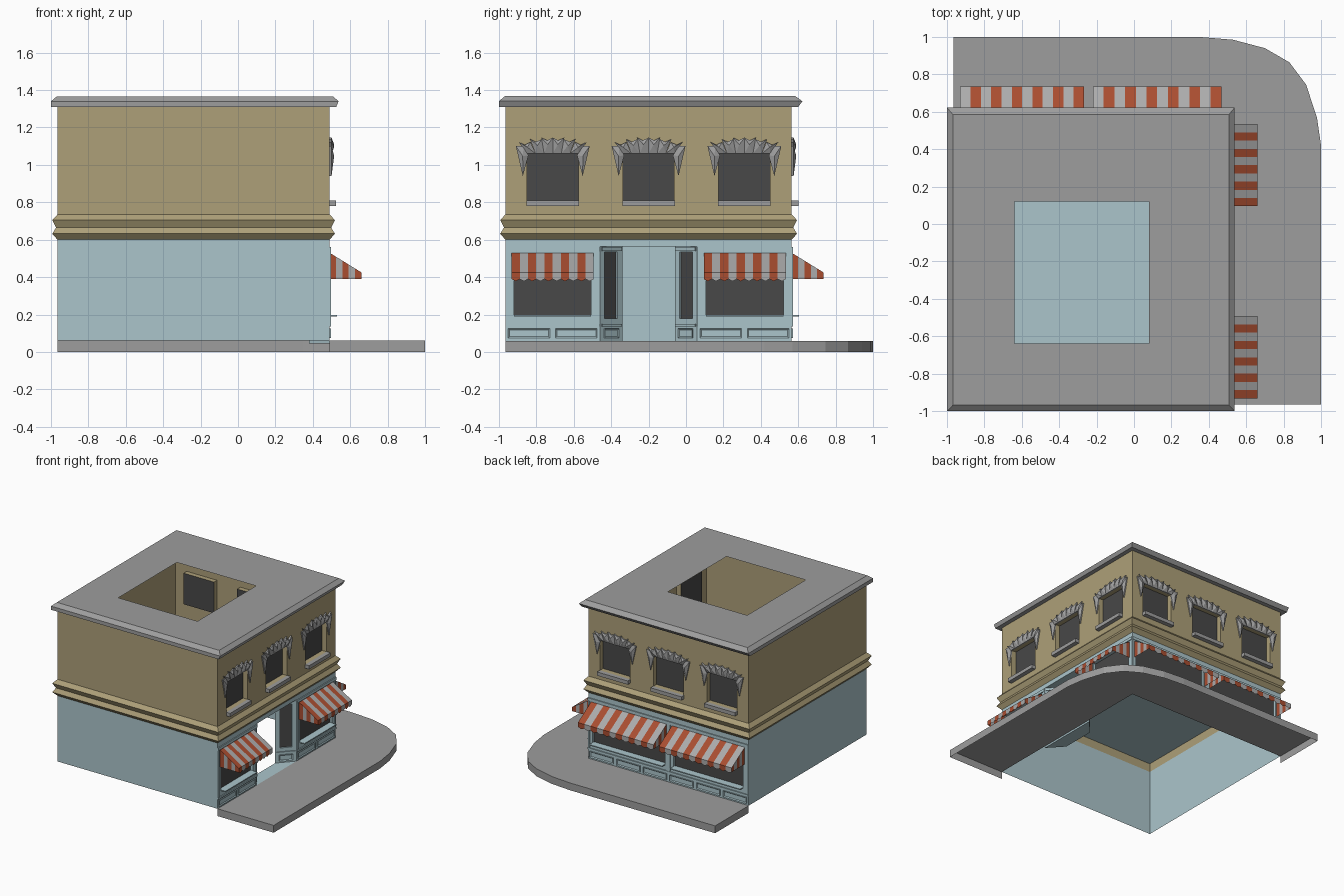
import bpy, bmesh, math
from mathutils import Matrix, Vector

cube = bpy.data.objects.get("Cube")
if cube:
    bpy.data.objects.remove(cube, do_unlink=True)


def material(name, *rgb):
    m = bpy.data.materials.new(name)
    m.use_nodes = True
    m.diffuse_color = (*rgb, 1)
    m.node_tree.nodes["Principled BSDF"].inputs["Base Color"].default_value = (*rgb, 1)
    return m


TAN = material("tan_plaster", .42, .35, .19)
BLUE = material("pale_blue_paint", .41, .56, .60)
GREY = material("grey_stone", .34, .34, .34)
DARK = material("dark_glass", .065, .065, .065)
RED = material("awning_red", .40, .075, .03)
PALE = material("awning_grey", .41, .41, .41)


def build(name, quads, frame=Matrix()):
    """Join a list of (points, material) faces into one object."""
    bm, mats = bmesh.new(), []
    for pts, mat in quads:
        if mat not in mats:
            mats.append(mat)
        f = bm.faces.new([bm.verts.new(p) for p in pts])
        f.material_index = mats.index(mat)
    bmesh.ops.remove_doubles(bm, verts=bm.verts, dist=1e-5)
    bm.transform(frame)
    mesh = bpy.data.meshes.new(name)
    bm.to_mesh(mesh)
    bm.free()
    for m in mats:
        mesh.materials.append(m)
    obj = bpy.data.objects.new(name, mesh)
    bpy.context.collection.objects.link(obj)
    return obj


def box(name, u, z, front, back, mat, frame, inset=0):
    """Block on a wall; inset sinks a panel into its front face."""
    bm = bmesh.new()
    bmesh.ops.create_cube(bm, size=1)
    bm.transform(Matrix.Translation((sum(u) / 2, (back - front) / 2, sum(z) / 2))
                 @ Matrix.Diagonal((u[1] - u[0], front + back, z[1] - z[0], 1)))
    if inset:
        face = [f for f in bm.faces if f.normal.y < -.9]
        bmesh.ops.inset_individual(bm, faces=face, thickness=inset)
        bmesh.ops.translate(bm, verts=face[0].verts, vec=(0, front * .8, 0))
    bm.transform(frame)
    mesh = bpy.data.meshes.new(name)
    bm.to_mesh(mesh)
    bm.free()
    mesh.materials.append(mat)
    bpy.context.collection.objects.link(bpy.data.objects.new(name, mesh))


def rings(name, loops, mat):
    """Skin between rectangles given as (x0, x1, y0, y1, z)."""
    quads = []
    corners = [[(a, c, z), (b, c, z), (b, d, z), (a, d, z)] for a, b, c, d, z in loops]
    for low, high in zip(corners, corners[1:]):
        for i in range(4):
            j = (i + 1) % 4
            quads.append(([low[i], low[j], high[j], high[i]], mat))
    return build(name, quads)


# Main dimensions
X0, X1, Y0, Y1 = -.965, .49, -.965, .565
CURB, SPLIT, TOP, LINTEL = .06, .6, 1.31, .565


def wall(name, u0, u1, z0, z1, openings, frame):
    """Sheet wall with recessed glazing; an opening of depth 0 is left open."""
    us = sorted({u0, u1, *[v for o in openings for v in o[:2]]})
    zs = {z0, z1, *[v for o in openings for v in o[2:4]]}
    zs = sorted(zs | ({SPLIT} if z1 > SPLIT else set()))
    quads = []
    paint = lambda z: BLUE if z < SPLIT else TAN
    for a, b in zip(us, us[1:]):
        for c, d in zip(zs, zs[1:]):
            u, z = (a + b) / 2, (c + d) / 2
            if not any(o[0] < u < o[1] and o[2] < z < o[3] for o in openings):
                quads.append(([(a, 0, c), (b, 0, c), (b, 0, d), (a, 0, d)], paint(z)))
    for a, b, c, d, depth in openings:
        if depth:
            rim = [(a, c), (b, c), (b, d), (a, d)]
            quads.append(([(u, depth, z) for u, z in rim], DARK))
            for (p, q), (r, s) in zip(rim, rim[1:] + rim[:1]):
                quads.append(([(p, 0, q), (r, 0, s), (r, depth, s), (p, depth, q)], paint(c)))
    return build(name, quads, frame)


def hood(name, c, frame):
    """Fan of faceted stones over an upper window."""
    stones = []
    for i in range(6):
        k = i - 2.5
        ui, uo, zo = c + .046 * k, c + .06 * k, 1.147 - .004 * k * k
        stones.append([(ui - .023, 1.06), (ui + .023, 1.06), (uo + .032, zo),
                       (uo, zo - .015), (uo - .032, zo)])
    for s in (-1, 1):
        stones.append([(c + s * .13, 1.05), (c + s * .155, 1.1), (c + s * .197, 1.1),
                       (c + s * .16, .94)])
    quads = []
    for ring in stones:
        mid = Vector((sum(p[0] for p in ring) / len(ring), -.024,
                      sum(p[1] for p in ring) / len(ring)))
        for (a, b), (d, e) in zip(ring, ring[1:] + ring[:1]):
            quads.append(([(a, -.01, b), (d, -.01, e), mid], GREY))
            quads.append(([(a, 0, b), (d, 0, e), (d, -.01, e), (a, -.01, b)], GREY))
    build(name, quads, frame)


def awning(name, u0, u1, count, frame):
    """Striped sloping canopy with scalloped valance and striped cheeks."""
    reach, high, edge, hem = .17, .53, .425, .39
    step, quads = (u1 - u0) / count, []
    for i in range(count):
        a, b = u0 + i * step, u0 + (i + 1) * step
        m, mat = (a + b) / 2, PALE if i % 2 else RED
        quads.append(([(a, -reach, edge), (b, -reach, edge), (b, 0, high), (a, 0, high)], mat))
        quads.append(([(a, -reach, edge), (a, -reach, hem), (m, -reach, hem - .012),
                       (b, -reach, hem), (b, -reach, edge)], mat))
    parts = 5
    slope = lambda t: high + (edge - high) * t
    for u in (u0, u1):
        for i in range(parts):
            s, t = i / parts, (i + 1) / parts
            quads.append(([(u, -reach * s, hem), (u, -reach * t, hem),
                           (u, -reach * t, slope(t)), (u, -reach * s, slope(s))],
                          PALE if i % 2 else RED))
    build(name, quads, frame)


def bay(name, u0, u1, glass, panels, frame):
    """Shopfront trim: base panels, rails, posts and window sill."""
    box(name + "_base_rail", (u0, u1), (.135, .15), .008, 0, BLUE, frame)
    box(name + "_top_rail", (u0, u1), (.537, .56), .008, 0, BLUE, frame)
    for u in (u0, u1 - .015):
        box(name + "_post", (u, u + .015), (.15, .537), .006, 0, BLUE, frame)
    box(name + "_sill", (glass[0], glass[1]), (.19, .198), .04, 0, BLUE, frame)
    w = (u1 - u0) / panels
    for i in range(panels):
        box(name + "_base_panel", (u0 + i * w + .015, u0 + (i + 1) * w - .015), (.075, .125),
            .008, 0, BLUE, frame, .01)


def turn(x, y, degrees):
    return Matrix.Translation((x, y, 0)) @ Matrix.Rotation(math.radians(degrees), 4, "Z")


SIDE, REAR = turn(X1, 0, 90), turn(0, Y1, 180)

# Plain walls
wall("front_wall", X0, X1, CURB, TOP, [], turn(0, Y0, 0))
wall("right_wall", -Y1, -Y0, CURB, TOP, [], turn(X0, 0, -90))

# Shop walls with upper windows, hoods, sills, awnings
DOOR = (-.46, .06)
faces = [
    ("side", SIDE, Y0, Y1, (-.712, -.2, .312), 10,
     [(-.965, -.46, (-.92, -.507)), (.06, .565, (.107, .52))], [(*DOOR, CURB, LINTEL, 0)], 2),
    ("rear", REAR, -X1, -X0, (-.249, .2375, .724), 12,
     [(-.49, .2375, (-.455, .205)), (.2375, .965, (.28, .915))], [], 3)]
for name, frame, u0, u1, centres, stripes, bays, holes, panels in faces:
    holes = holes + [(c - .137, c + .137, .81, 1.065, .04) for c in centres]
    holes += [(*g, .198, .53, .02) for _, _, g in bays]
    wall(name + "_wall", u0, u1, CURB, TOP, holes, frame)
    for c in centres:
        hood(name + "_window_hood", c, frame)
        box(name + "_window_sill", (c - .14, c + .14), (.78, .81), .035, 0, GREY, frame)
    for a, b, g in bays:
        bay(name + "_shopfront", a, b, g, panels, frame)
        awning(name + "_awning", g[0] - .012, g[1] + .014, stripes, frame)

# Recessed entrance with angled glazed cheeks, open doorway
depth, run = .11, .12
length, angle = math.hypot(depth, run), math.degrees(math.atan2(depth, run))
for name, u, d, a in (("left", DOOR[0], 0, angle), ("right", DOOR[1] - run, depth, -angle)):
    frame = SIDE @ turn(u, d, a)
    wall(name + "_entrance_cheek", 0, length, CURB, LINTEL,
         [(.035, length - .035, .18, .535, .012)], frame)
    box(name + "_entrance_panel", (.03, length - .03), (.075, .125), .008, 0, BLUE, frame, .01)
    for z in ((.135, .15), (.54, .56)):
        box(name + "_entrance_rail", (.01, length - .01), z, .008, 0, BLUE, frame)
plan = [(DOOR[0], 0), (DOOR[1], 0), (DOOR[1] - run, depth), (DOOR[0] + run, depth)]
step = [([(u, d, z) for u, d in plan], BLUE) for z in (.045, CURB)]
step += [([(*p, .045), (*q, .045), (*q, CURB), (*p, CURB)], BLUE)
         for p, q in zip(plan, plan[1:] + plan[:1])]
build("entrance_step", step, SIDE)
build("entrance_soffit", [([(u, d, LINTEL) for u, d in plan], BLUE)], SIDE)

# Upper floor sheet
build("upper_floor", [([(X0, Y0, .67), (X1, Y0, .67), (X1, Y1, .67), (X0, Y1, .67)], BLUE)])


# Belt mouldings and roof with a square opening
def around(offset, z):
    return X0 - offset, X1 + offset, Y0 - offset, Y1 + offset, z


rings("belt_moulding", [around(*p) for p in
      ((0, .6), (.028, .632), (.008, .665), (.028, .705), (0, .735))], TAN)
rings("roof_cornice", [around(0, TOP), around(.035, 1.31), (-1, .538, -1, .622, 1.34),
      (-.968, .507, -.968, .585, 1.367), (-.64, .08, -.64, .12, 1.367)], GREY)

# Pavement wrapping the corner, open underneath
curve = [(1, .42), (.978, .57), (.92, .745), (.83, .865), (.7, .94), (.53, .985), (.35, 1)]
outer = [(X1, Y0), (1, Y0), *curve, (X0, 1), (X0, Y1)]
pave = [([(*p, CURB) for p in outer + [(X1, Y1)]], GREY)]
pave += [([(*p, 0), (*q, 0), (*q, CURB), (*p, CURB)], GREY) for p, q in zip(outer, outer[1:])]
build("pavement", pave)
